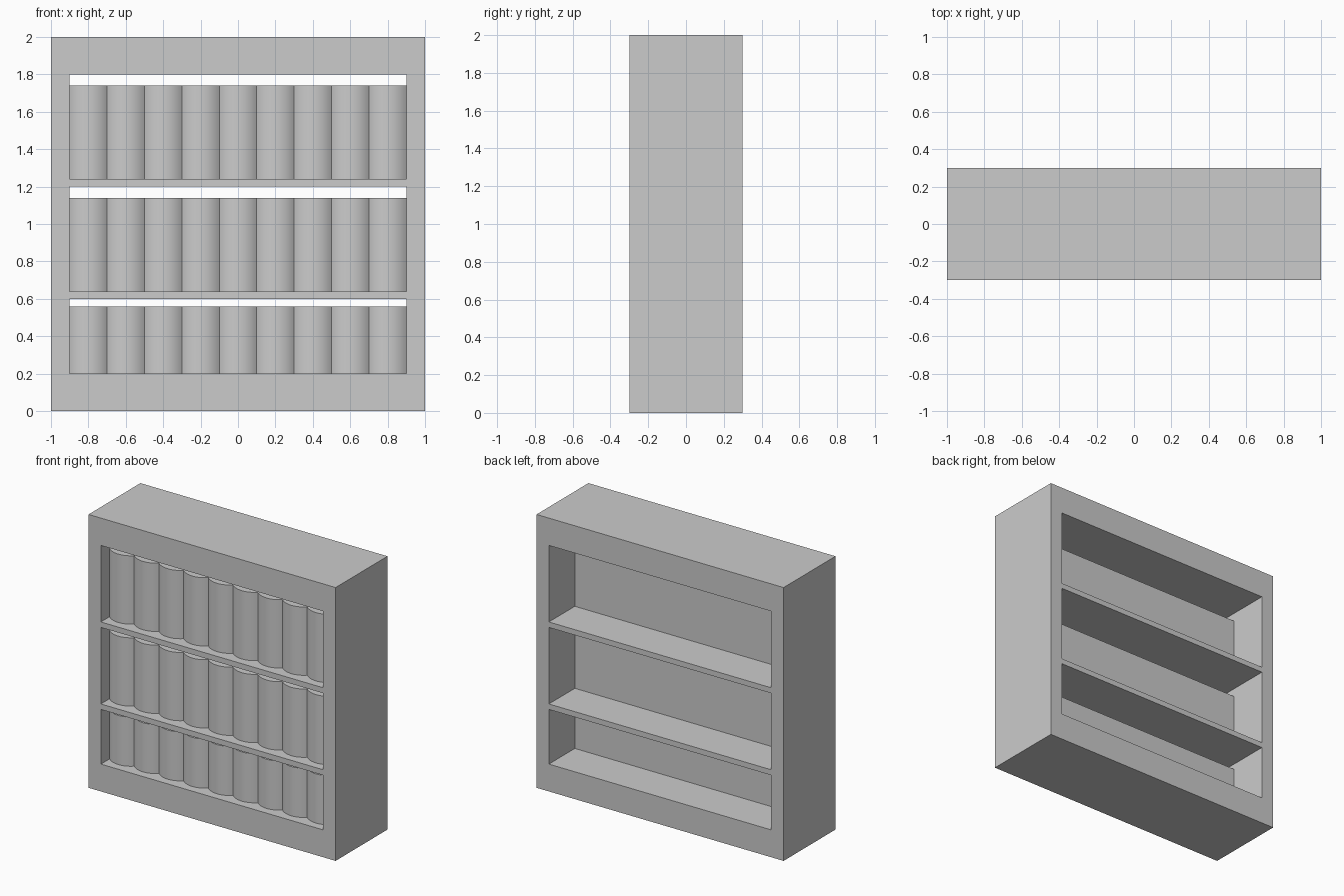
import bpy, bmesh, math

if "Cube" in bpy.data.objects:
    bpy.data.objects.remove(bpy.data.objects["Cube"], do_unlink=True)

GREY = (0.6, 0.6, 0.6, 1.0)
mat = bpy.data.materials.new("plain_grey")
mat.use_nodes = True
mat.diffuse_color = GREY
mat.node_tree.nodes["Principled BSDF"].inputs["Base Color"].default_value = GREY

HALF_W, DEPTH, HEIGHT = 1.0, 0.6, 2.0
INNER = 0.9
BOOK_W, BOOKS = 0.2, 9
SPINE_EDGE_Y, SPINE_BULGE, BOOK_BACK_Y = -0.2, 0.04, 0.0
# (opening bottom, opening top, book height) for each compartment
ROWS = [(0.2, 0.6, 0.36), (0.64, 1.2, 0.5), (1.24, 1.8, 0.5)]


def add_object(name, bm):
    bmesh.ops.recalc_face_normals(bm, faces=bm.faces)
    mesh = bpy.data.meshes.new(name)
    bm.to_mesh(mesh)
    bm.free()
    mesh.materials.append(mat)
    obj = bpy.data.objects.new(name, mesh)
    bpy.context.collection.objects.link(obj)
    return obj


def rect(half_w, z0, z1):
    return [(-half_w, z0), (half_w, z0), (half_w, z1), (-half_w, z1)]


# Bookcase: one slab pierced by three openings
bm = bmesh.new()
edges = []
for loop in [rect(HALF_W, 0, HEIGHT)] + [rect(INNER, a, b) for a, b, _ in ROWS]:
    vs = [bm.verts.new((x, -DEPTH / 2, z)) for x, z in loop]
    edges += [bm.edges.new((vs[i], vs[i - 1])) for i in range(len(vs))]
bmesh.ops.triangle_fill(bm, edges=edges, use_beauty=True, normal=(0, -1, 0))
front = list(bm.faces)
back = bmesh.ops.extrude_face_region(bm, geom=front, use_keep_orig=True)
bmesh.ops.translate(bm, vec=(0, DEPTH, 0),
                    verts=[g for g in back["geom"] if isinstance(g, bmesh.types.BMVert)])
add_object("bookcase", bm)

# Book outline from above: square back, rounded spine
half = BOOK_W / 2
radius = (half ** 2 + SPINE_BULGE ** 2) / (2 * SPINE_BULGE)
sweep = math.asin(half / radius)
STEPS = 12
spine = []
for i in range(STEPS + 1):
    a = sweep * (2 * i / STEPS - 1)
    spine.append((radius * math.sin(a),
                  SPINE_EDGE_Y - SPINE_BULGE + radius * (1 - math.cos(a))))
outline = spine + [(half, BOOK_BACK_Y), (-half, BOOK_BACK_Y)]

# Rows of books
for row, (z0, _, height) in enumerate(ROWS):
    for n in range(BOOKS):
        cx = -INNER + BOOK_W * (n + 0.5)
        bm = bmesh.new()
        base = bm.faces.new([bm.verts.new((cx + x, y, z0)) for x, y in outline])
        top = bmesh.ops.extrude_face_region(bm, geom=[base], use_keep_orig=True)
        bmesh.ops.translate(bm, vec=(0, 0, height),
                            verts=[g for g in top["geom"] if isinstance(g, bmesh.types.BMVert)])
        book = add_object(f"book_{row + 1}_{n + 1}", bm)
        bpy.ops.object.select_all(action="DESELECT")
        book.select_set(True)
        bpy.context.view_layer.objects.active = book
        bpy.ops.object.shade_smooth_by_angle(angle=math.radians(25))
